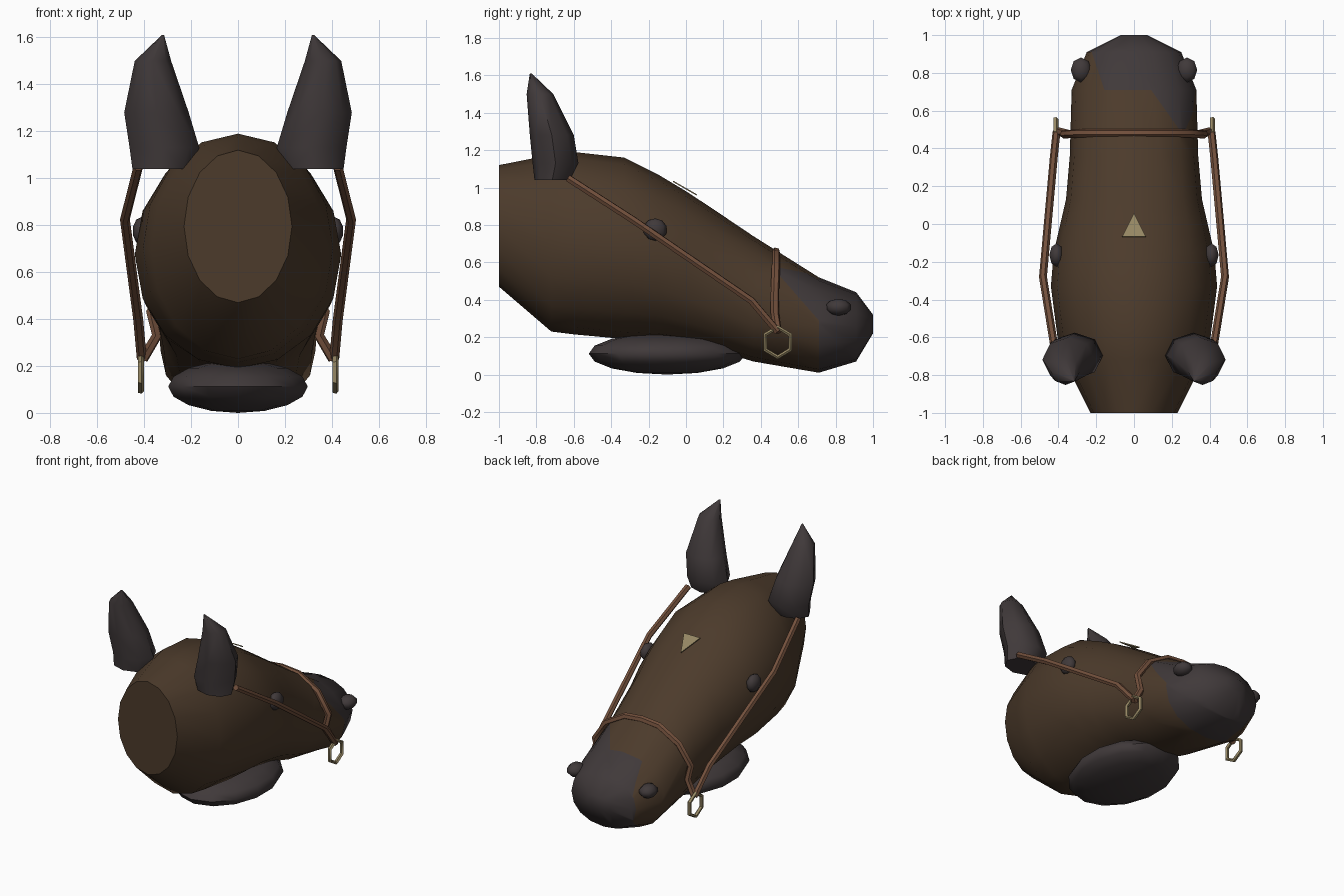
import bpy, bmesh, math
from mathutils import Vector

if "Cube" in bpy.data.objects:
    bpy.data.objects.remove(bpy.data.objects["Cube"])


def material(name, rgb):
    m = bpy.data.materials.new(name)
    m.diffuse_color = (*rgb, 1)
    m.use_nodes = True
    m.node_tree.nodes["Principled BSDF"].inputs["Base Color"].default_value = m.diffuse_color
    return m


COAT = material("brown_coat", (0.072, 0.043, 0.024))
DARK = material("dark_skin", (0.051, 0.041, 0.042))
LEATHER = material("leather", (0.17, 0.08, 0.045))
BRASS = material("pale_brass", (0.30, 0.24, 0.125))


def finish(name, bm, mats, angle=50):
    bmesh.ops.recalc_face_normals(bm, faces=bm.faces)
    me = bpy.data.meshes.new(name)
    bm.to_mesh(me)
    bm.free()
    ob = bpy.data.objects.new(name, me)
    bpy.context.collection.objects.link(ob)
    for m in mats:
        me.materials.append(m)
    bpy.ops.object.select_all(action='DESELECT')
    ob.select_set(True)
    bpy.context.view_layer.objects.active = ob
    bpy.ops.object.shade_smooth_by_angle(angle=math.radians(angle))
    return ob


def loft(rings):
    """Skin a list of equal-length point rings and cap both ends."""
    bm = bmesh.new()
    rows = [[bm.verts.new(p) for p in ring] for ring in rings]
    n = len(rows[0])
    for a, b in zip(rows, rows[1:]):
        for i in range(n):
            j = (i + 1) % n
            bm.faces.new((a[i], a[j], b[j], b[i]))
    bm.faces.new(rows[0])
    bm.faces.new(rows[-1])
    return bm


def spow(v, e):
    return math.copysign(abs(v) ** e, v)


# Head: y, bottom z, top z, half width
stations = [(-1, .47, 1.12, .23), (-.72, .23, 1.175, .37), (-.6, .215, 1.19, .405),
            (-.33, .19, 1.16, .44), (-.15, .185, 1.07, .425), (0, .17, .98, .39),
            (.13, .14, .895, .36), (.36, .07, .74, .34), (.71, .01, .52, .33),
            (.91, .07, .44, .25), (1, .22, .32, .07)]
SIDES = 16
rings = []
for y, lo, hi, w in stations:
    e = 1 if y < 0 else .92
    ring = []
    for i in range(SIDES):
        a = 2 * math.pi * i / SIDES
        ring.append((w * spow(math.sin(a), e), y,
                     (lo + hi) / 2 + (hi - lo) / 2 * spow(math.cos(a), e)))
    rings.append(ring)
head = loft(rings)

# Muzzle patch: cut along its border planes, then colour by side of plane
left = (Vector((-.15, .69, 0)), Vector((.21, .07, 0)).normalized())
front = (Vector((0, .71, 0)), Vector((0, 1, 0)))
tip = (Vector((0, .91, 0)), Vector((0, 1, 0)))
wedge_top = (Vector((.24, .5, .53)), Vector((.21, .15, 0)).normalized())
wedge_side = (Vector((.24, .5, .53)), Vector((0, .24, .21)).normalized())
for co, no in (left, wedge_top, wedge_side):
    part = [f for f in head.faces if f.calc_center_median().y > .33]
    geom = set(part) | {e for f in part for e in f.edges} | {v for f in part for v in f.verts}
    bmesh.ops.bisect_plane(head, geom=list(geom), plane_co=co, plane_no=no, dist=1e-4)
for f in head.faces:
    c = f.calc_center_median()
    ahead = lambda p: (c - p[0]).dot(p[1]) > 0
    if ahead(tip) or (ahead(front) and ahead(left)) or (
            c.x > 0 and c.y > .4 and ahead(wedge_top) and ahead(wedge_side)):
        f.material_index = 1
finish("head", head, [COAT, DARK])


def ball(name, loc, scale, u=8, v=5):
    bm = bmesh.new()
    bmesh.ops.create_uvsphere(bm, u_segments=u, v_segments=v, radius=1)
    for p in bm.verts:
        p.co = Vector((p.co.x * scale[0], p.co.y * scale[1], p.co.z * scale[2])) + Vector(loc)
    return finish(name, bm, [DARK], 60)


# Jaw pad under the cheeks
ball("jaw", (0, -.1, .112), (.305, .42, .112), 14, 8)


def tube(name, pts, r):
    """Strap following a path."""
    cu = bpy.data.curves.new(name + "_path", 'CURVE')
    cu.dimensions = '3D'
    cu.bevel_depth = r
    cu.bevel_resolution = 1
    cu.use_fill_caps = True
    sp = cu.splines.new('POLY')
    sp.points.add(len(pts) - 1)
    for p, co in zip(sp.points, pts):
        p.co = (*co, 1)
    tmp = bpy.data.objects.new(name + "_path", cu)
    bpy.context.collection.objects.link(tmp)
    me = tmp.evaluated_get(bpy.context.evaluated_depsgraph_get()).to_mesh()
    bm = bmesh.new()
    bm.from_mesh(me)
    bpy.data.objects.remove(tmp)
    for f in bm.faces:
        f.material_index = 0
    return finish(name, bm, [LEATHER])


# Ear rings: z, x range, y range
ear = [(1.04, .20, .45, -.81, -.62), (1.13, .165, .462, -.82, -.575),
       (1.28, .21, .485, -.835, -.60), (1.5, .285, .44, -.852, -.71),
       (1.61, .315, .325, -.835, -.825)]
for s, side in ((1, "right"), (-1, "left")):
    rings = [[(s * ((x0 + x1) / 2 + (x1 - x0) / 2 * math.cos(a)),
               (y0 + y1) / 2 + (y1 - y0) / 2 * math.sin(a), z)
              for a in (2 * math.pi * i / 8 for i in range(8))]
             for z, x0, x1, y0, y1 in ear]
    finish(side + "_ear", loft(rings), [DARK])
    ball(side + "_eye", (s * .41, -.165, .775), (.04, .065, .06))
    ball(side + "_nostril", (s * .28, .815, .36), (.058, .07, .045))

    # Cheek strap from ear to bit
    tube(side + "_cheek_strap", [(s * x, y, z) for x, y, z in (
        (.425, -.63, 1.05), (.482, -.28, .825), (.425, .35, .395), (.41, .49, .23))], .021)

    # Hexagonal bit ring
    rings = []
    bm = bmesh.new()
    rows = []
    for i in range(6):
        a = math.pi * (i + .5) / 3
        rows.append([bm.verts.new((s * .415 + .014 * math.cos(b),
                                   .49 + (.077 + .012 * math.sin(b)) * math.cos(a),
                                   .173 + (.08 + .012 * math.sin(b)) * math.sin(a)))
                     for b in (2 * math.pi * k / 5 for k in range(5))])
    for i in range(6):
        p, q = rows[i], rows[(i + 1) % 6]
        for k in range(5):
            m = (k + 1) % 5
            bm.faces.new((p[k], p[m], q[m], q[k]))
    finish(side + "_bit_ring", bm, [BRASS])

# Noseband over the bridge of the nose
half = [(.13, .48, .645), (.28, .48, .56), (.37, .475, .43), (.345, .475, .33), (.405, .49, .23)]
tube("noseband", [(-x, y, z) for x, y, z in reversed(half)] + [(0, .48, .657)] + half, .023)

# Forehead star: thin plate lying on the slope
bm = bmesh.new()
star = [(-.063, -.07, 1.03), (.063, -.07, 1.03), (0, .055, .958)]
low = [bm.verts.new((x, y, z)) for x, y, z in star]
top = [bm.verts.new((x, y + .003, z + .006)) for x, y, z in star]
bm.faces.new(low)
bm.faces.new(top)
for i in range(3):
    j = (i + 1) % 3
    bm.faces.new((low[i], low[j], top[j], top[i]))
finish("forehead_star", bm, [BRASS], 20)
